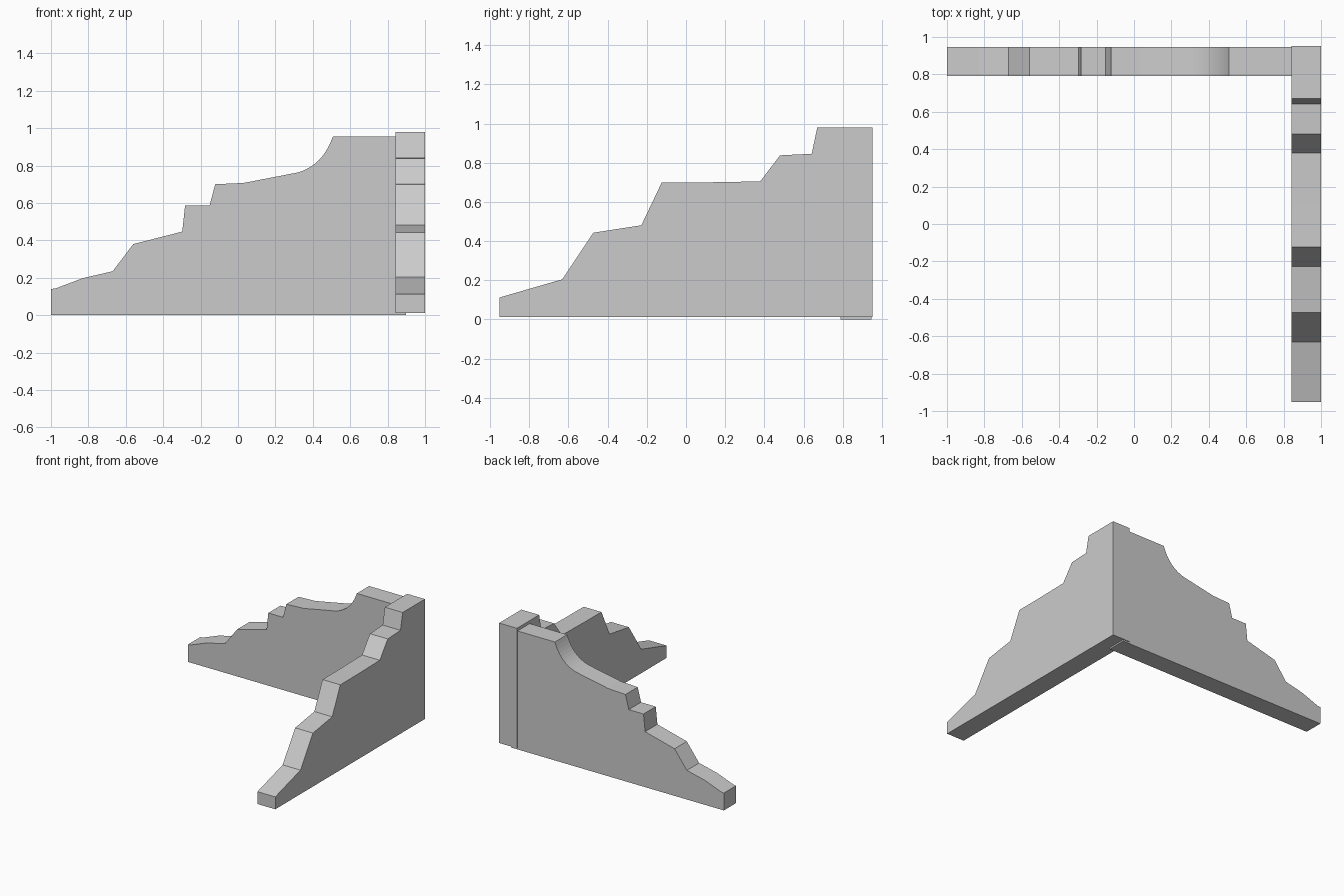
import bpy, bmesh
from mathutils import Vector

if "Cube" in bpy.data.objects:
    bpy.data.objects.remove(bpy.data.objects["Cube"])


def wall(name, outline, to_point, thickness):
    """Extrude a stepped outline into a wall of the given thickness vector."""
    bm = bmesh.new()
    face = bm.faces.new([bm.verts.new(to_point(a, z)) for a, z in outline])
    ext = bmesh.ops.extrude_face_region(bm, geom=[face])
    verts = [g for g in ext["geom"] if isinstance(g, bmesh.types.BMVert)]
    bmesh.ops.translate(bm, verts=verts, vec=Vector(thickness))
    bmesh.ops.recalc_face_normals(bm, faces=bm.faces)
    mesh = bpy.data.meshes.new(name)
    bm.to_mesh(mesh)
    bm.free()
    obj = bpy.data.objects.new(name, mesh)
    bpy.context.collection.objects.link(obj)
    return obj


# Concave sweep on the back wall, as a Bezier arc
p0, p1, p2, p3 = (Vector(p) for p in
                  ((0.32, 0.763), (0.41, 0.79), (0.47, 0.85), (0.507, 0.955)))
N = 10
sweep = []
for i in range(N + 1):
    t = i / N
    s = 1 - t
    sweep.append(tuple(p0 * s**3 + p1 * 3 * s * s * t + p2 * 3 * s * t * t + p3 * t**3))

# Back wall: broken top edge climbing toward the corner
back_outline = [(-1, 0), (-1, 0.14), (-0.975, 0.143), (-0.83, 0.198),
                (-0.67, 0.235), (-0.56, 0.38), (-0.298, 0.447),
                (-0.283, 0.586), (-0.152, 0.586), (-0.122, 0.70),
                (0.03, 0.707)] + sweep + [(0.897, 0.955), (0.897, 0)]
wall("back_wall", back_outline, lambda x, z: (x, 0.79, z), (0, 0.156, 0))

# Side wall: slightly taller and longer, covering the corner
side_outline = [(-0.953, 0.012), (-0.953, 0.112), (-0.632, 0.205),
                (-0.473, 0.443), (-0.228, 0.481), (-0.124, 0.699),
                (0.1, 0.70), (0.379, 0.705), (0.48, 0.838),
                (0.642, 0.846), (0.67, 0.979), (0.953, 0.979), (0.953, 0.012)]
wall("side_wall", side_outline, lambda y, z: (0.841, y, z), (0.159, 0, 0))
